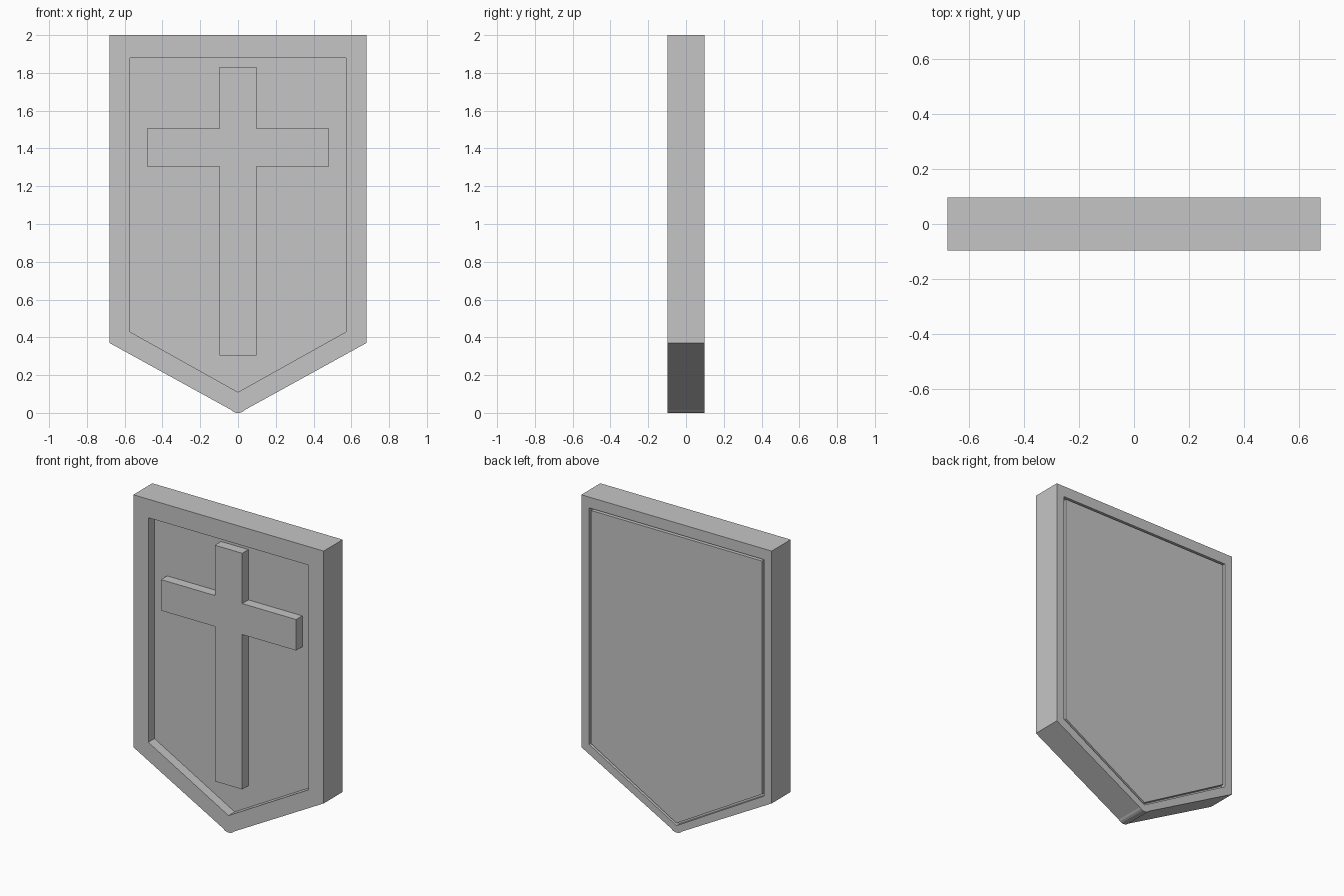
import bpy
import bmesh

cube = bpy.data.objects.get("Cube")
if cube:
    bpy.data.objects.remove(cube, do_unlink=True)

HALF_DEPTH = 0.097
RECESS_FLOOR = -0.034
GROOVE_FLOOR = 0.067

stone = bpy.data.materials.new("stone grey")
stone.use_nodes = True
colour = (0.56, 0.56, 0.56, 1.0)
stone.diffuse_color = colour
stone.node_tree.nodes["Principled BSDF"].inputs["Base Color"].default_value = colour


def prism(name, half_profile, y_front, y_back):
    """Mirror a right-hand (x, z) profile, listed top to bottom, and extrude it along y."""
    left = [(-x, z) for x, z in reversed(half_profile) if x > 0]
    bm = bmesh.new()
    face = bm.faces.new([bm.verts.new((x, y_front, z)) for x, z in half_profile + left])
    grown = bmesh.ops.extrude_face_region(bm, geom=[face])["geom"]
    verts = [v for v in grown if isinstance(v, bmesh.types.BMVert)]
    bmesh.ops.translate(bm, verts=verts, vec=(0, y_back - y_front, 0))
    bmesh.ops.recalc_face_normals(bm, faces=bm.faces)
    mesh = bpy.data.meshes.new(name)
    bm.to_mesh(mesh)
    bm.free()
    mesh.materials.append(stone)
    obj = bpy.data.objects.new(name, mesh)
    bpy.context.collection.objects.link(obj)
    return obj


def shield(half_width, top, corner, tip):
    return [(half_width, top), (half_width, corner), (0, tip)]


def carve(target, cutter):
    mod = target.modifiers.new("carve", "BOOLEAN")
    mod.operation = "DIFFERENCE"
    mod.solver = "EXACT"
    mod.object = cutter
    bpy.context.view_layer.objects.active = target
    bpy.ops.object.modifier_apply(modifier=mod.name)
    bpy.data.objects.remove(cutter, do_unlink=True)


# Shield body with a softly rounded tip
outline = [(0.68, 2), (0.68, 0.37), (0.037, 0.016), (0.027, 0.007), (0.014, 0.001), (0, 0)]
body = prism("shield_body", outline, -HALF_DEPTH, HALF_DEPTH)

# Sunken front field and back pocket
carve(body, prism("front_recess", shield(0.573, 1.88, 0.43, 0.11), -0.2, RECESS_FLOOR))
carve(body, prism("back_recess", shield(0.624, 1.93, 0.402, 0.045), GROOVE_FLOOR, 0.2))

# Back panel, leaving a thin groove around it
prism("back_panel", shield(0.61, 1.917, 0.411, 0.061), GROOVE_FLOOR - 0.01, HALF_DEPTH)

# Raised cross, level with the front rim
cross = [(0.098, 1.83), (0.098, 1.505), (0.483, 1.505), (0.483, 1.305),
         (0.098, 1.305), (0.098, 0.305)]
prism("front_cross", cross, -HALF_DEPTH, RECESS_FLOOR + 0.01)
